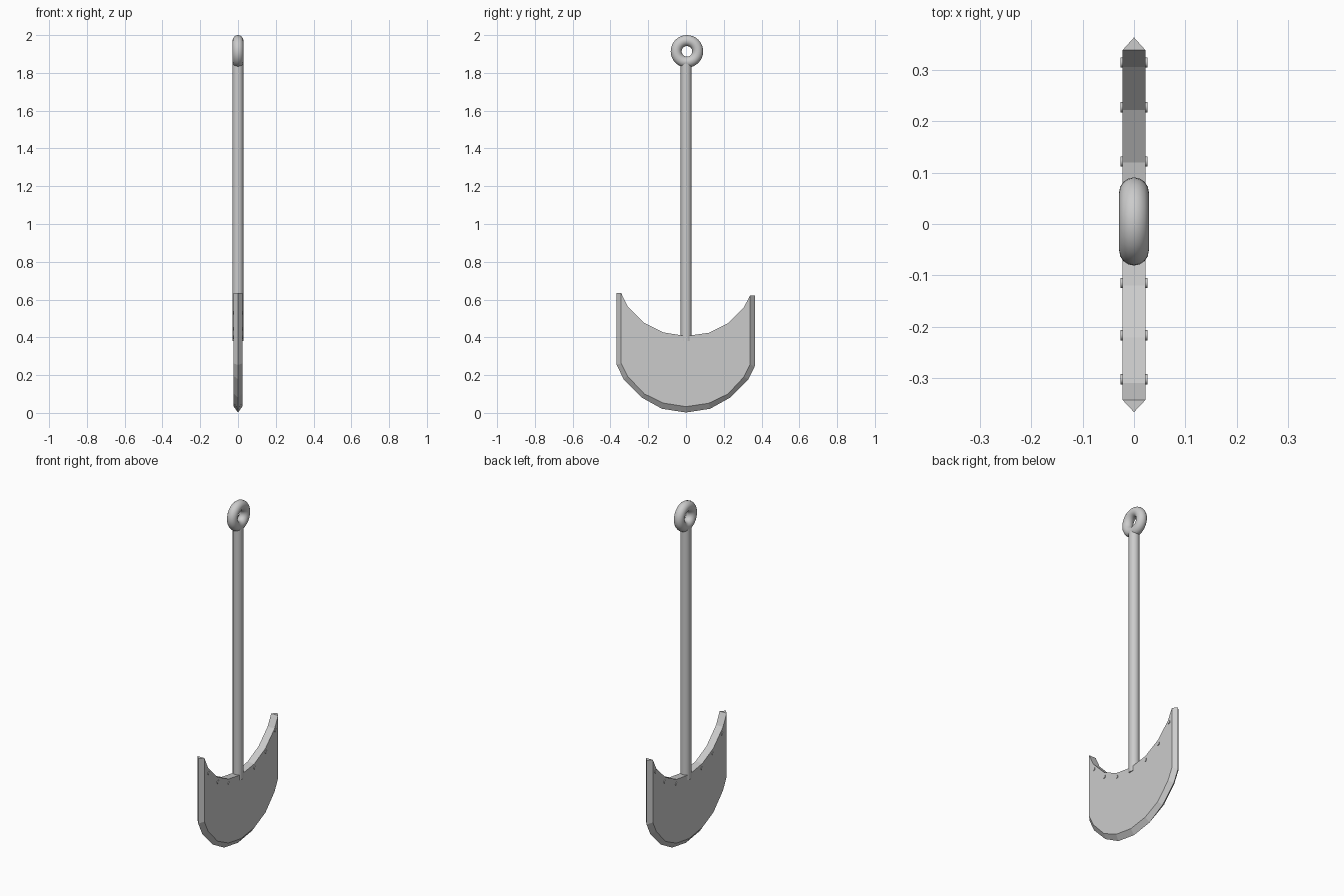
import bpy, bmesh, math

if "Cube" in bpy.data.objects:
    bpy.data.objects.remove(bpy.data.objects["Cube"])

T = 0.0225  # half thickness of the blade

# Blade outlines as (y, z), from the -y tip to the +y tip
top = [(-.343, .634), (-.31, .566), (-.221, .476), (-.12, .426), (0, .407),
       (.12, .424), (.222, .475), (.306, .558), (.339, .622)]
low = [(-.343, .262), (-.31, .195), (-.221, .101), (-.12, .052), (0, .033),
       (.12, .051), (.222, .1), (.306, .19), (.339, .256)]
edge = [(-.367, .254), (-.33, .178), (-.236, .082), (-.128, .022), (0, .002),
        (.128, .022), (.236, .082), (.33, .178), (.364, .247)]


def smooth(obj, angle=30):
    bpy.ops.object.select_all(action='DESELECT')
    obj.select_set(True)
    bpy.context.view_layer.objects.active = obj
    bpy.ops.object.shade_smooth_by_angle(angle=math.radians(angle))


def cylinder(name, radius, depth, loc, rot=(0, 0, 0), sides=12):
    bpy.ops.mesh.primitive_cylinder_add(vertices=sides, radius=radius, depth=depth,
                                        location=loc, rotation=rot)
    obj = bpy.context.object
    obj.name = name
    smooth(obj, 40)
    return obj


# Blade: two flat cheeks, a crescent top and a ground cutting edge
bm = bmesh.new()
ring = lambda pts, x: [bm.verts.new((x, y, z)) for y, z in pts]
ta, tb = ring(top, T), ring(top, -T)
la, lb = ring(low, T), ring(low, -T)
e = ring(edge, 0)
tips = [bm.verts.new((0, edge[i][0], top[i][1])) for i in (0, -1)]
for i in range(len(top) - 1):
    for p, q in ((ta, la), (tb, lb), (ta, tb), (la, e), (lb, e)):
        bm.faces.new((p[i], p[i + 1], q[i + 1], q[i]))
# Upright sharpened sides
for i, tip in zip((0, -1), tips):
    bm.faces.new((ta[i], tip, e[i], la[i]))
    bm.faces.new((tb[i], tip, e[i], lb[i]))
    bm.faces.new((ta[i], tip, tb[i]))
bmesh.ops.recalc_face_normals(bm, faces=bm.faces)
mesh = bpy.data.meshes.new("blade")
bm.to_mesh(mesh)
bm.free()
bpy.context.collection.objects.link(bpy.data.objects.new("blade", mesh))

# Shaft overlapping the top of the blade
cylinder("shaft", 0.029, 1.47, (0, 0.001, 1.115))

# Ring at the end of the shaft
bpy.ops.mesh.primitive_torus_add(major_segments=32, minor_segments=16,
                                 major_radius=0.057, minor_radius=0.029,
                                 location=(0, 0.005, 1.914),
                                 rotation=(0, math.pi / 2, 0))
bpy.context.object.name = "end_ring"
smooth(bpy.context.object, 60)

# Rivets through the blade, just under the crescent edge
for y, z in ((-.303, .53), (-.217, .446), (-.115, .4),
             (.122, .4), (.228, .452), (.315, .545)):
    cylinder("rivet", 0.01, 0.053, (0, y, z), (0, math.pi / 2, 0), 10)
